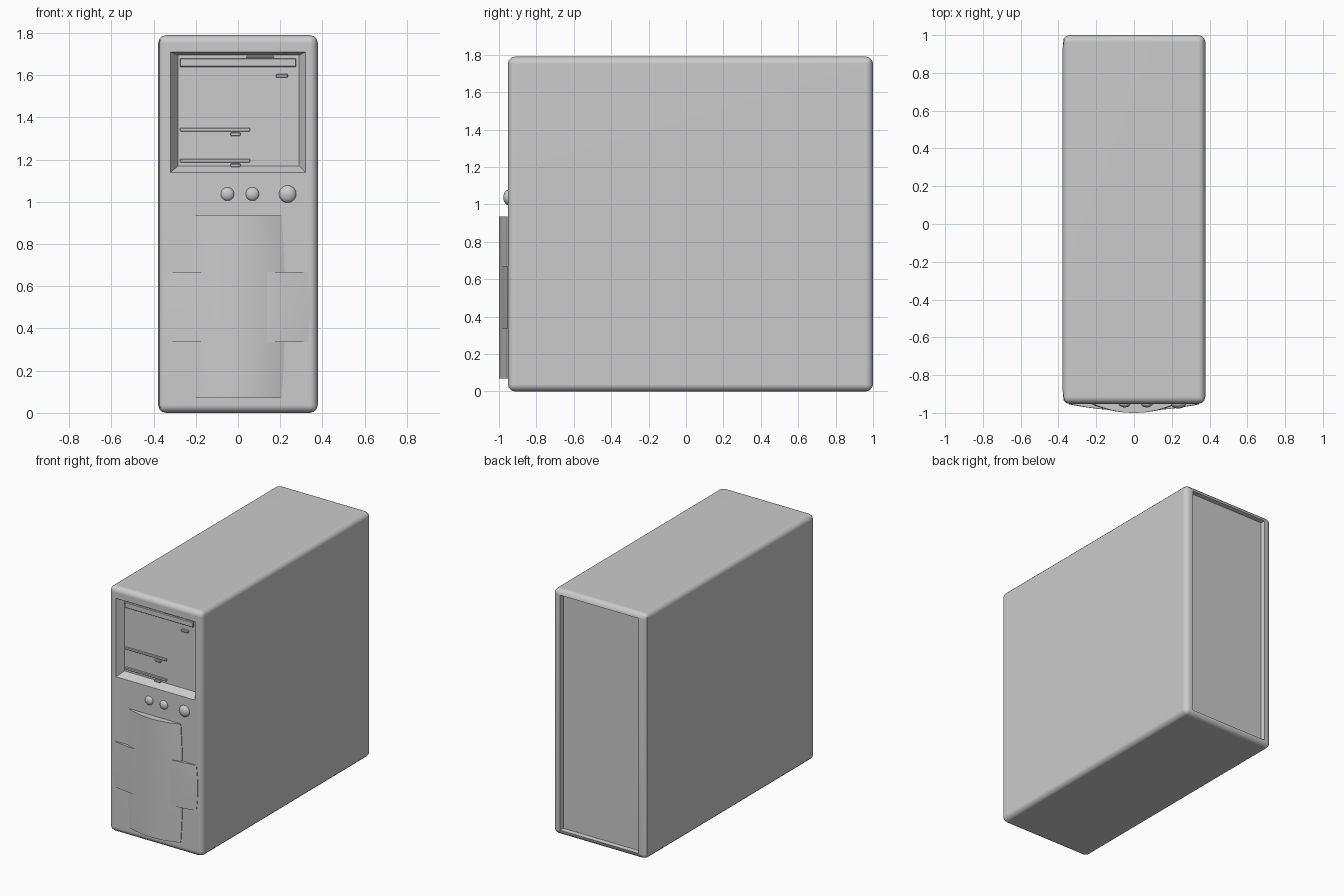
import bpy, bmesh, math

if "Cube" in bpy.data.objects:
    bpy.data.objects.remove(bpy.data.objects["Cube"])


def finish(name, bm, smooth=None):
    bmesh.ops.recalc_face_normals(bm, faces=bm.faces)
    me = bpy.data.meshes.new(name)
    bm.to_mesh(me)
    bm.free()
    ob = bpy.data.objects.new(name, me)
    bpy.context.collection.objects.link(ob)
    if smooth:
        shade(ob, smooth)
    return ob


def shade(ob, angle):
    bpy.ops.object.select_all(action='DESELECT')
    bpy.context.view_layer.objects.active = ob
    ob.select_set(True)
    bpy.ops.object.shade_smooth_by_angle(angle=math.radians(angle))


def box_bm(x, y, z):
    bm = bmesh.new()
    bmesh.ops.create_cube(bm, size=1)
    for v in bm.verts:
        v.co = [r[0] if c < 0 else r[1] for c, r in zip(v.co, (x, y, z))]
    return bm


def box(name, x, y, z, bevel=0.003):
    bm = box_bm(x, y, z)
    bmesh.ops.bevel(bm, geom=bm.edges[:], offset=bevel, segments=1, affect='EDGES')
    return finish(name, bm)


def frustum(name, outer, inner):
    # each end is (x0, x1, y, z0, z1)
    bm = bmesh.new()
    rings = [[bm.verts.new((x, e[2], z)) for x, z in
              ((e[0], e[3]), (e[1], e[3]), (e[1], e[4]), (e[0], e[4]))] for e in (outer, inner)]
    a, b = rings
    bm.faces.new(a)
    bm.faces.new(b[::-1])
    for i in range(4):
        j = (i + 1) % 4
        bm.faces.new((a[i], b[i], b[j], a[j]))
    return finish(name, bm)


def cut(ob, cutter):
    m = ob.modifiers.new("cut", 'BOOLEAN')
    m.operation = 'DIFFERENCE'
    m.solver = 'EXACT'
    m.object = cutter
    bpy.context.view_layer.objects.active = ob
    bpy.ops.object.modifier_apply(modifier=m.name)
    bpy.data.objects.remove(cutter)


def curved_panel(name, half_end, half_mid, z0, z1, apex, edge, nx=24, nz=10):
    # bowed plate with slightly barrelled sides, closed against the case front
    bm = bmesh.new()
    front, back = [], []
    for j in range(nz + 1):
        t = 2 * j / nz - 1
        w = half_mid + (half_end - half_mid) * t * t
        z = z0 + (z1 - z0) * j / nz
        us = [2 * i / nx - 1 for i in range(nx + 1)]
        front.append([bm.verts.new((u * w, apex + (edge - apex) * u * u, z)) for u in us])
        back.append([bm.verts.new((u * w, -0.945, z)) for u in us])
    for g in (front, back):
        for j in range(nz):
            for i in range(nx):
                bm.faces.new((g[j][i], g[j][i + 1], g[j + 1][i + 1], g[j + 1][i]))
    for j in (0, nz):
        for i in range(nx):
            bm.faces.new((front[j][i], front[j][i + 1], back[j][i + 1], back[j][i]))
    for i in (0, nx):
        for j in range(nz):
            bm.faces.new((front[j][i], front[j + 1][i], back[j + 1][i], back[j][i]))
    return finish(name, bm, 30)


# case with softened edges, longer chamfer on the left side
bm = box_bm((-0.378, 0.378), (-0.952, 1.0), (0, 1.79))
bmesh.ops.bevel(bm, geom=bm.edges[:], offset=0.038, segments=3, profile=0.5, affect='EDGES')
for v in bm.verts:
    if v.co.x < -0.377:
        v.co.y += 0.035 if v.co.y < 0 else -0.035
case = finish("case", bm)

# drive bay recess, rear recess
cut(case, frustum("bay_cutter", (-0.321, 0.321, -0.9535, 1.138, 1.711),
                  (-0.285, 0.290, -0.90, 1.17, 1.695)))
cut(case, frustum("rear_cutter", (-0.32, 0.32, 1.01, 0.036, 1.754),
                  (-0.31, 0.31, 0.97, 0.042, 1.748)))

# finger notches behind the disk slots
SLOTS = (1.342, 1.195)
for z in SLOTS:
    bm = bmesh.new()
    bmesh.ops.create_cone(bm, cap_ends=True, segments=24, radius1=0.027, radius2=0.027, depth=0.1)
    for v in bm.verts:
        x, y, zz = v.co
        v.co = (-0.11 + zz, -0.90 + x * 0.7, z + y * (0.9 if z < 1.3 and y < 0 else 1))
    cut(case, finish("notch_cutter", bm))
shade(case, 32)
wn = case.modifiers.new("even_shading", 'WEIGHTED_NORMAL')
wn.keep_sharp = True

# disc tray with its button
box("disc_tray", (-0.275, 0.275), (-0.912, -0.89), (1.64, 1.68))
box("tray_lip", (0.04, 0.17), (-0.908, -0.89), (1.682, 1.690), 0.002)
box("tray_button", (0.18, 0.236), (-0.915, -0.89), (1.588, 1.605))

# disk slots and eject buttons
for n, z in enumerate(SLOTS):
    box(f"disk_slot_{n + 1}", (-0.275, 0.057), (-0.908, -0.89), (z - 0.009, z + 0.009))
    box(f"eject_button_{n + 1}", (-0.036, 0.012), (-0.914, -0.89), (z - 0.03, z - 0.014))

# domed front buttons
for name, x, r in (("left_button", -0.05, 0.032), ("middle_button", 0.068, 0.032),
                   ("power_button", 0.235, 0.041)):
    bm = bmesh.new()
    bmesh.ops.create_uvsphere(bm, u_segments=24, v_segments=14, radius=r)
    for v in bm.verts:
        v.co = (v.co.x + x, v.co.y * 0.65 - 0.95, v.co.z + 1.037)
    finish(name, bm, 60)

# crossing bowed front panels
curved_panel("vertical_front_panel", 0.207, 0.222, 0.07, 0.935, -1.0, -0.957)
curved_panel("horizontal_front_panel", 0.332, 0.343, 0.335, 0.668, -0.989, -0.955)
